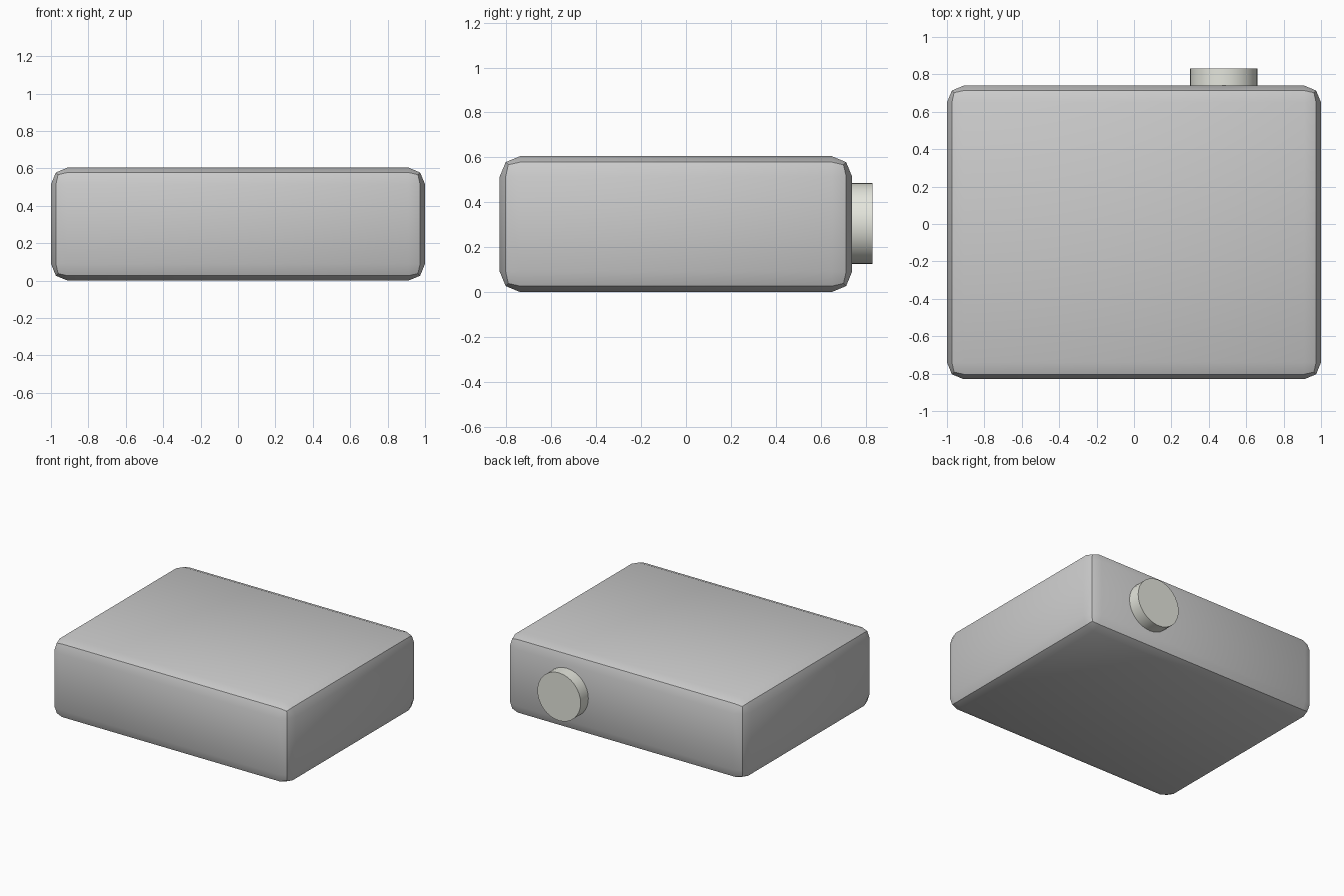
import bpy
from math import radians

if "Cube" in bpy.data.objects:
    bpy.data.objects.remove(bpy.data.objects["Cube"])


def finish(obj, name):
    obj.name = name
    bpy.ops.object.transform_apply(location=False, rotation=True, scale=True)
    bpy.ops.object.shade_smooth_by_angle(angle=radians(30))


# Main case: box with two-step rounded edges
bpy.ops.mesh.primitive_cube_add(size=1, location=(0, -0.045, 0.3025))
case = bpy.context.object
case.scale = (2.0, 1.57, 0.605)
bpy.ops.object.transform_apply(location=False, rotation=False, scale=True)
bevel = case.modifiers.new("rounded_edges", 'BEVEL')
bevel.width = 0.09
bevel.segments = 2
bevel.limit_method = 'NONE'
bpy.ops.object.modifier_apply(modifier=bevel.name)
finish(case, "case_body")

# Round knob on the back, sunk slightly into the case
bpy.ops.mesh.primitive_cylinder_add(vertices=32, radius=0.181, depth=0.13,
                                    location=(0.48, 0.767, 0.305),
                                    rotation=(radians(90), 0, 0))
knob = bpy.context.object
finish(knob, "back_knob")
mat = bpy.data.materials.new("pale_grey")
mat.diffuse_color = (0.78, 0.79, 0.72, 1)
mat.use_nodes = True
mat.node_tree.nodes["Principled BSDF"].inputs["Base Color"].default_value = mat.diffuse_color
knob.data.materials.append(mat)
